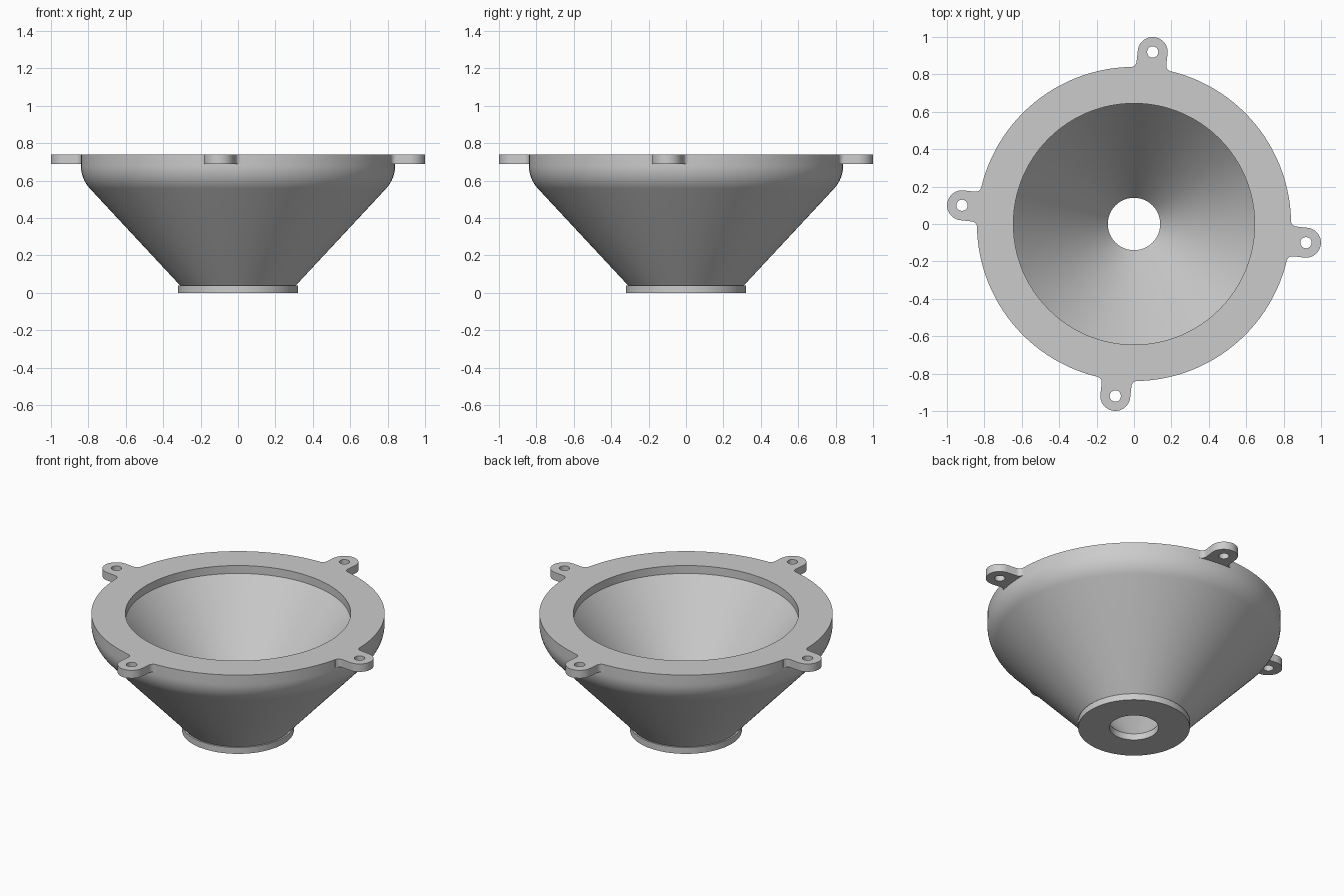
import bpy, bmesh, math
from mathutils import Matrix

cube = bpy.data.objects.get("Cube")
if cube:
    bpy.data.objects.remove(cube)

TOP, RIM_R, LUG_BASE = 0.74, 0.84, 0.69
SEGMENTS = 128

grey = bpy.data.materials.new("plain grey")
grey.use_nodes = True
grey.diffuse_color = (0.6, 0.6, 0.6, 1)
grey.node_tree.nodes["Principled BSDF"].inputs["Base Color"].default_value = (0.6, 0.6, 0.6, 1)


def make_object(name, bm):
    bmesh.ops.recalc_face_normals(bm, faces=bm.faces)
    mesh = bpy.data.meshes.new(name)
    bm.to_mesh(mesh)
    bm.free()
    mesh.materials.append(grey)
    obj = bpy.data.objects.new(name, mesh)
    bpy.context.collection.objects.link(obj)
    bpy.ops.object.select_all(action="DESELECT")
    obj.select_set(True)
    bpy.context.view_layer.objects.active = obj
    bpy.ops.object.shade_smooth_by_angle(angle=math.radians(25))
    return obj


def arc(cx, cy, r, start, end, steps):
    """Points on an arc, angles in radians."""
    angles = [start + (end - start) * i / steps for i in range(steps + 1)]
    return [(cx + r * math.cos(a), cy + r * math.sin(a)) for a in angles]


def add_loop(bm, points, z):
    verts = [bm.verts.new((x, y, z)) for x, y in points]
    return [bm.edges.new((v, verts[i - 1])) for i, v in enumerate(verts)]


# Funnel: closed wall section (radius, height) spun about z
shoulder = arc(0.66, 0.68, RIM_R - 0.66, 0, -math.radians(43), 10)
section = [(0.14, 0.04), (0.14, 0), (0.32, 0), (0.32, 0.04), (0.31, 0.04)]
section += shoulder[::-1] + [(RIM_R, TOP), (0.645, TOP), (0.645, 0.69)]
bm = bmesh.new()
edges = add_loop(bm, section, 0)
bmesh.ops.rotate(bm, verts=bm.verts, matrix=Matrix.Rotation(math.pi / 2, 3, "X"))
bmesh.ops.spin(bm, geom=edges, axis=(0, 0, 1), cent=(0, 0, 0),
               angle=math.tau, steps=SEGMENTS, use_merge=True)
bmesh.ops.remove_doubles(bm, verts=bm.verts, dist=0.0001)
make_object("funnel", bm)

# Mounting lug outline: round head, straight sides, fillets into the rim
HEAD_X, HEAD_R, FILLET = 0.925, 0.08, 0.03
fillet_y = HEAD_R + FILLET
fillet_x = math.sqrt((RIM_R + FILLET) ** 2 - fillet_y ** 2)
rim_angle = math.atan2(fillet_y, fillet_x)
upper = arc(HEAD_X, 0, HEAD_R, 0, math.pi / 2, 14)
upper += arc(fillet_x, fillet_y, FILLET, -math.pi / 2, rim_angle - math.pi, 6)
upper += arc(0, 0, RIM_R - 0.003, rim_angle, 0, 4)
outline = upper + [(x, -y) for x, y in upper[-2:0:-1]]
hole = arc(HEAD_X, 0, 0.03, 0, math.tau, 28)[:-1]

for i, side in enumerate(("back", "right", "front", "left")):
    bm = bmesh.new()
    edges = add_loop(bm, outline, LUG_BASE) + add_loop(bm, hole, LUG_BASE)
    bmesh.ops.triangle_fill(bm, edges=edges, use_beauty=True)
    new = bmesh.ops.extrude_face_region(bm, geom=bm.faces[:])["geom"]
    bmesh.ops.translate(bm, vec=(0, 0, TOP - LUG_BASE),
                        verts=[g for g in new if isinstance(g, bmesh.types.BMVert)])
    # lugs sit slightly clockwise of the main axes
    turn = Matrix.Rotation(math.atan2(0.92, 0.1) + i * math.pi / 2, 3, "Z")
    bmesh.ops.rotate(bm, verts=bm.verts, matrix=turn)
    make_object(side + "_mounting_lug", bm)
